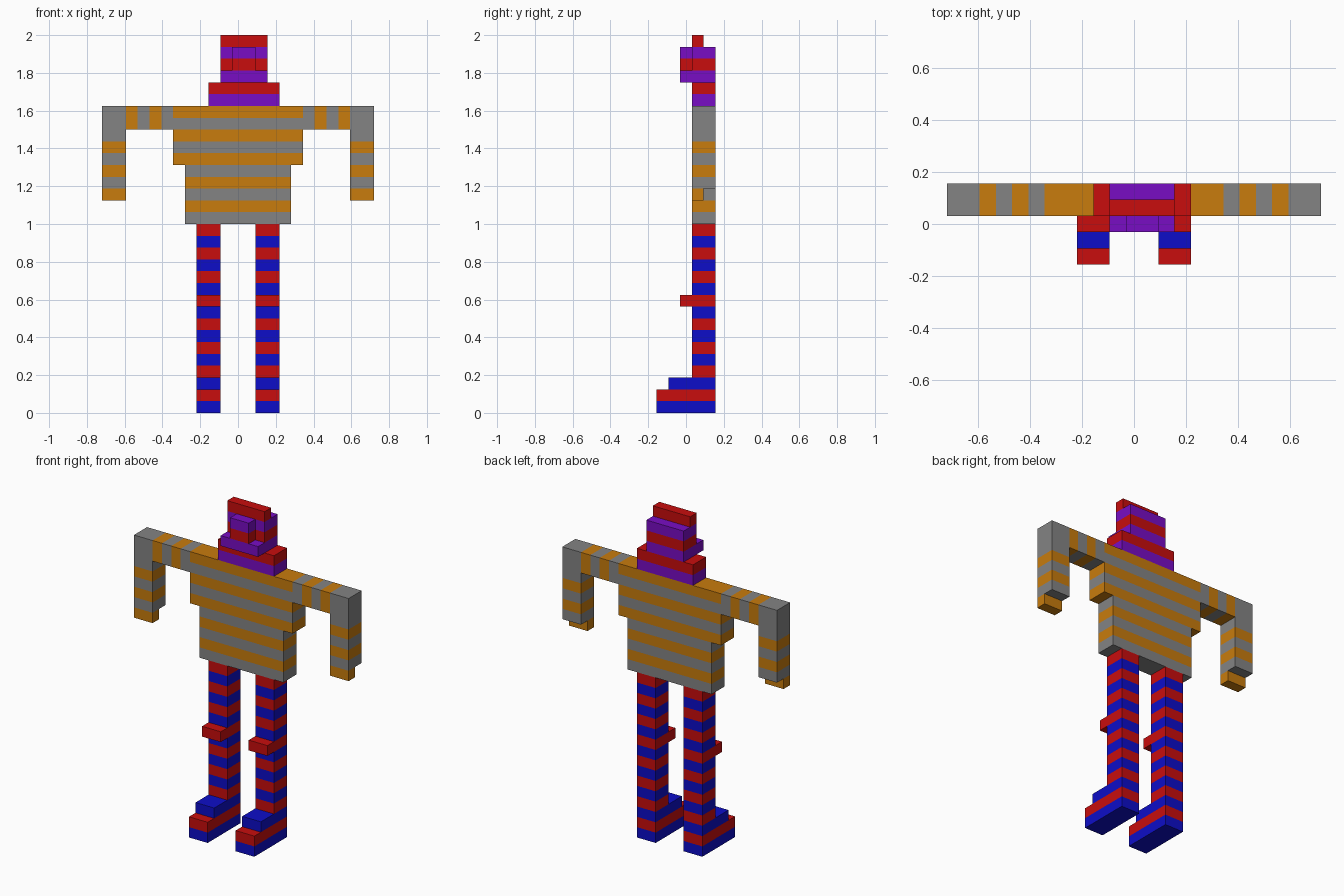
import bpy, bmesh, math
from mathutils import Vector

if "Cube" in bpy.data.objects:
    bpy.data.objects.remove(bpy.data.objects["Cube"], do_unlink=True)

U = 1 / 16  # one block


def material(name, rgb):
    m = bpy.data.materials.new(name)
    m.use_nodes = True
    m.diffuse_color = (*rgb, 1)
    m.node_tree.nodes["Principled BSDF"].inputs["Base Color"].default_value = (*rgb, 1)
    return m


RED = material("red", (0.58, 0.004, 0.004))
BLUE = material("blue", (0.004, 0.004, 0.58))
ORANGE = material("orange", (0.58, 0.2, 0.004))
GREY = material("grey", (0.23, 0.23, 0.23))
PURPLE = material("purple", (0.19, 0.004, 0.55))


def part(name, plane, outline, near, far, mats, rule, cut_x=False, mirror=False):
    """Extrude an outline (in blocks), slice it into stripes, colour each stripe."""
    bm = bmesh.new()
    make = (lambda a, b, d: (d, a, b)) if plane == "yz" else (lambda a, b, d: (a, d, b))
    face = bm.faces.new([bm.verts.new(make(a, b, near)) for a, b in outline])
    out = bmesh.ops.extrude_face_region(bm, geom=[face])["geom"]
    moved = [v for v in out if isinstance(v, bmesh.types.BMVert)]
    bmesh.ops.translate(bm, verts=moved, vec=make(0, 0, far - near))

    # stripe cuts on every block layer
    for axis in ([0, 2] if cut_x else [2]):
        values = [v.co[axis] for v in bm.verts]
        normal = Vector((axis == 0, 0, axis == 2))
        value = min(values) + 1
        while value < max(values):
            bmesh.ops.bisect_plane(bm, geom=bm.verts[:] + bm.edges[:] + bm.faces[:],
                                   plane_co=normal * value, plane_no=normal)
            value += 1
    bmesh.ops.recalc_face_normals(bm, faces=bm.faces[:])
    bm.normal_update()

    # colour by the block just behind each face
    for f in bm.faces:
        f.material_index = rule(f.calc_center_median() - f.normal * 0.2)
    bmesh.ops.scale(bm, verts=bm.verts[:], vec=(-U if mirror else U, U, U))
    bmesh.ops.recalc_face_normals(bm, faces=bm.faces[:])
    mesh = bpy.data.meshes.new(name)
    bm.to_mesh(mesh)
    bm.free()
    for m in mats:
        mesh.materials.append(m)
    bpy.context.collection.objects.link(bpy.data.objects.new(name, mesh))


def rect(a0, a1, b0, b1):
    return [(a0, b0), (a1, b0), (a1, b1), (a0, b1)]


def by_layer(p):
    return math.floor(p.z) % 2


def arm_rule(p):
    if p.x > 9.5:  # forearm: plain sleeve corner, stripes below
        return int(p.z < 23 and math.floor(p.z) % 2 == 0)
    return math.floor(p.x - 5.5) % 2


BACK, FRONT = 2.5, 0.5

# leg with stepped shoe and knee pad, side profile
leg = [(BACK, 0), (BACK, 16), (FRONT, 16), (FRONT, 10), (-0.5, 10), (-0.5, 9),
       (FRONT, 9), (FRONT, 3), (-1.5, 3), (-1.5, 2), (-2.5, 2), (-2.5, 0)]
# upper arm and hanging forearm, front profile
arm = [(5.5, 24), (9.5, 24), (9.5, 19), (11.5, 19), (11.5, 26), (5.5, 26)]

for side, mirror in (("left", False), ("right", True)):
    part(side + "_leg", "yz", leg, 1.5, 3.5, [BLUE, RED], by_layer, mirror=mirror)
    part(side + "_arm", "xz", arm, FRONT, BACK, [GREY, ORANGE], arm_rule, True, mirror)
    part(side + "_hand", "xz", rect(9.5, 11.5, 18, 19), FRONT, 1.5,
         [ORANGE], lambda p: 0, mirror=mirror)

# torso, wider at the chest
torso = [(-4.5, 16), (4.5, 16), (4.5, 21), (5.5, 21), (5.5, 26),
         (-5.5, 26), (-5.5, 21), (-4.5, 21)]
part("torso", "xz", torso, FRONT, BACK, [GREY, ORANGE], by_layer)

# collar, then head with jutting jaw and hat ridge
part("collar", "xz", rect(-2.5, 3.5, 26, 28), FRONT, BACK, [PURPLE, RED], by_layer)
head = [(-0.5, 28), (BACK, 28), (BACK, 31), (1.5, 31), (1.5, 32),
        (FRONT, 32), (FRONT, 29), (-0.5, 29)]
part("head", "yz", head, -1.5, 2.5, [PURPLE, RED], by_layer)
part("nose", "yz", rect(-0.5, FRONT, 29, 31), -0.5, 1.5, [PURPLE, RED], by_layer)
